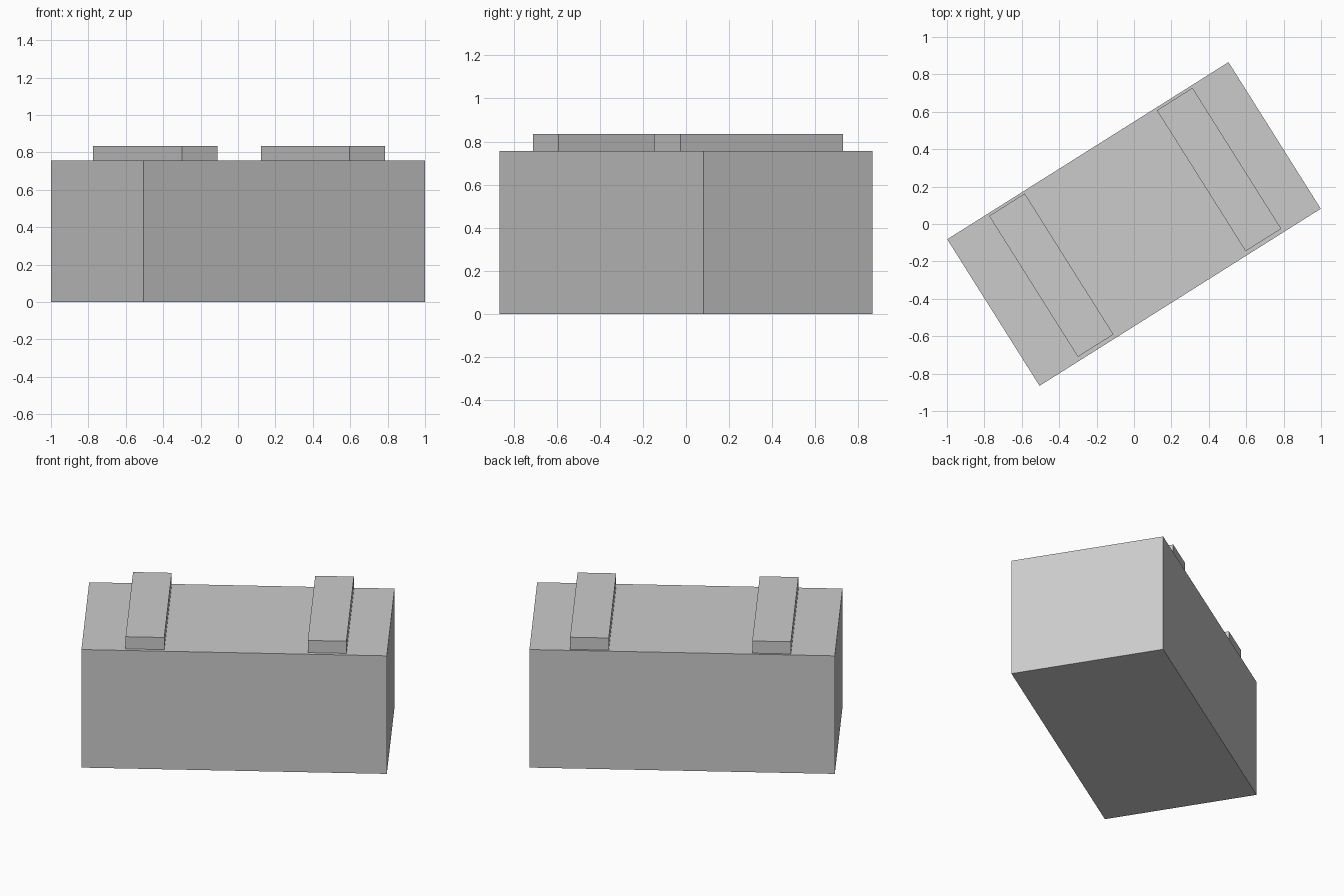
import bpy
from math import radians
from mathutils import Matrix

default_cube = bpy.data.objects.get("Cube")
if default_cube:
    bpy.data.objects.remove(default_cube, do_unlink=True)

# One plain grey for every part
grey = bpy.data.materials.new("light_grey")
grey.use_nodes = True
colour = (0.6, 0.6, 0.6, 1)
grey.diffuse_color = colour
grey.node_tree.nodes["Principled BSDF"].inputs["Base Color"].default_value = colour

# The whole model is turned about the vertical axis
turn = Matrix.Rotation(radians(32.2), 4, "Z")


def box(name, along, across, bottom, size):
    """Box placed in the block's own directions, then turned."""
    centre = turn @ Matrix.Translation((along, across, bottom + size[2] / 2))
    bpy.ops.mesh.primitive_cube_add(size=1)
    obj = bpy.context.object
    obj.name = name
    obj.data.transform(centre @ Matrix.Diagonal((*size, 1)))
    obj.data.materials.append(grey)
    return obj


# Main block
BODY_HEIGHT = 0.757
box("body", 0, 0, 0, (1.777, 0.926, BODY_HEIGHT))

# Two flat bars lying across the top
for name, along in (("right_top_bar", -0.52), ("left_top_bar", 0.54)):
    box(name, along, 0.004, BODY_HEIGHT, (0.225, 0.89, 0.078))
